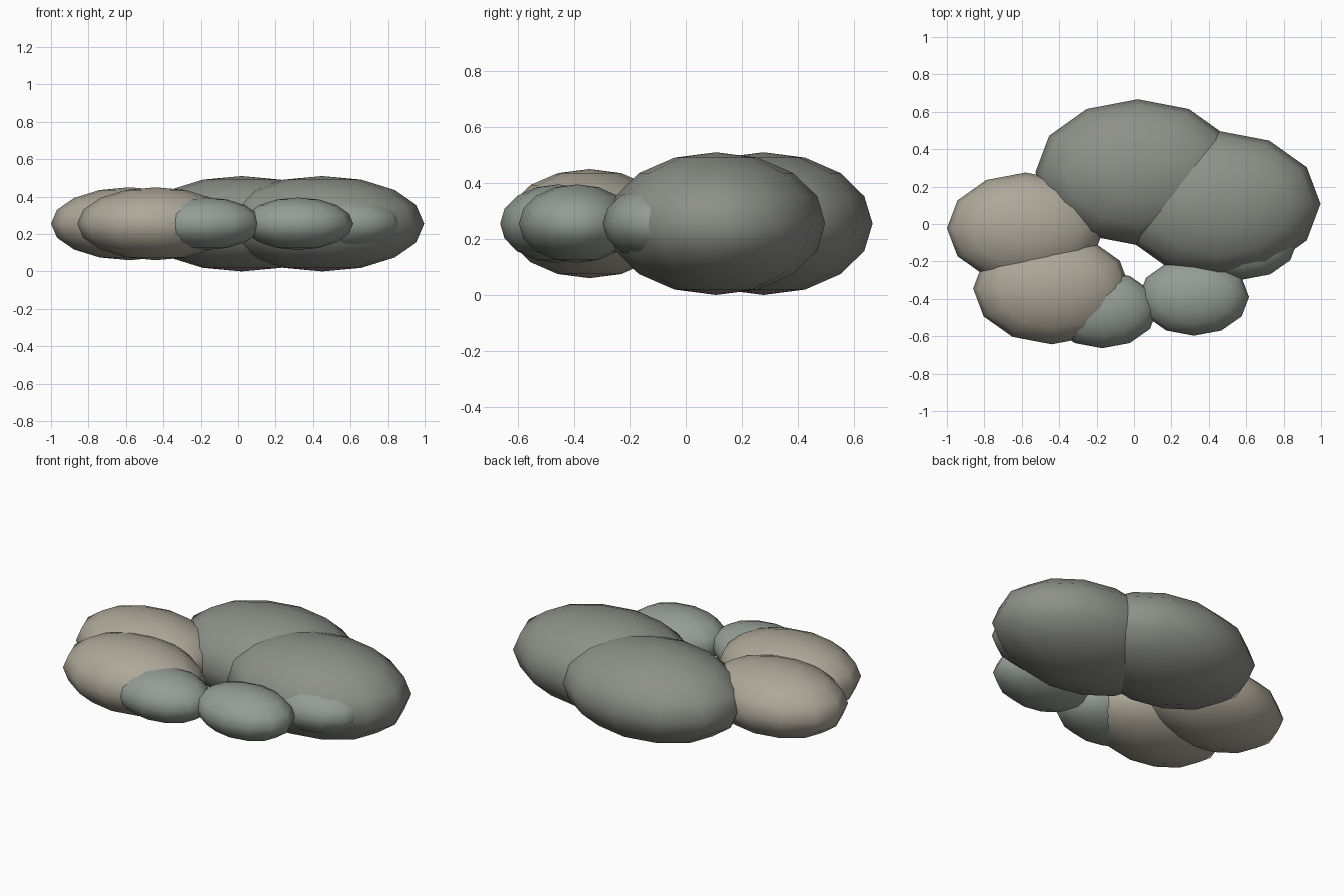
import bpy

if "Cube" in bpy.data.objects:
    bpy.data.objects.remove(bpy.data.objects["Cube"])


def material(name, rgb):
    m = bpy.data.materials.new(name)
    m.diffuse_color = (*rgb, 1)
    m.use_nodes = True
    m.node_tree.nodes["Principled BSDF"].inputs["Base Color"].default_value = m.diffuse_color
    return m


grey = material("grey_stone", (0.27, 0.28, 0.25))
tan = material("tan_stone", (0.42, 0.39, 0.32))
pale = material("green_grey_stone", (0.30, 0.335, 0.30))


# Each stone is a squashed low-poly sphere, smooth shaded
def stone(name, x, y, radii, mat):
    bpy.ops.mesh.primitive_uv_sphere_add(segments=12, ring_count=8, radius=1,
                                         location=(x, y, 0.255))
    ob = bpy.context.object
    ob.name = name
    ob.scale = radii
    bpy.ops.object.transform_apply(location=False, rotation=False, scale=True)
    bpy.ops.object.shade_smooth()
    ob.data.materials.append(mat)


# Ring of stones in three sizes: two large, two medium, three small
sizes = [
    ("large_stone", (0.547, 0.39, 0.255), grey, [(0.45, 0.108), (0.02, 0.277)]),
    ("medium_stone", (0.42, 0.298, 0.195), tan, [(-0.58, -0.023), (-0.44, -0.345)]),
    ("small_stone", (0.295, 0.207, 0.14), pale,
     [(-0.17, -0.457), (0.32, -0.39), (0.58, -0.09)]),
]
for name, radii, mat, spots in sizes:
    for i, (x, y) in enumerate(spots, 1):
        stone(f"{name}_{i}", x, y, radii, mat)
